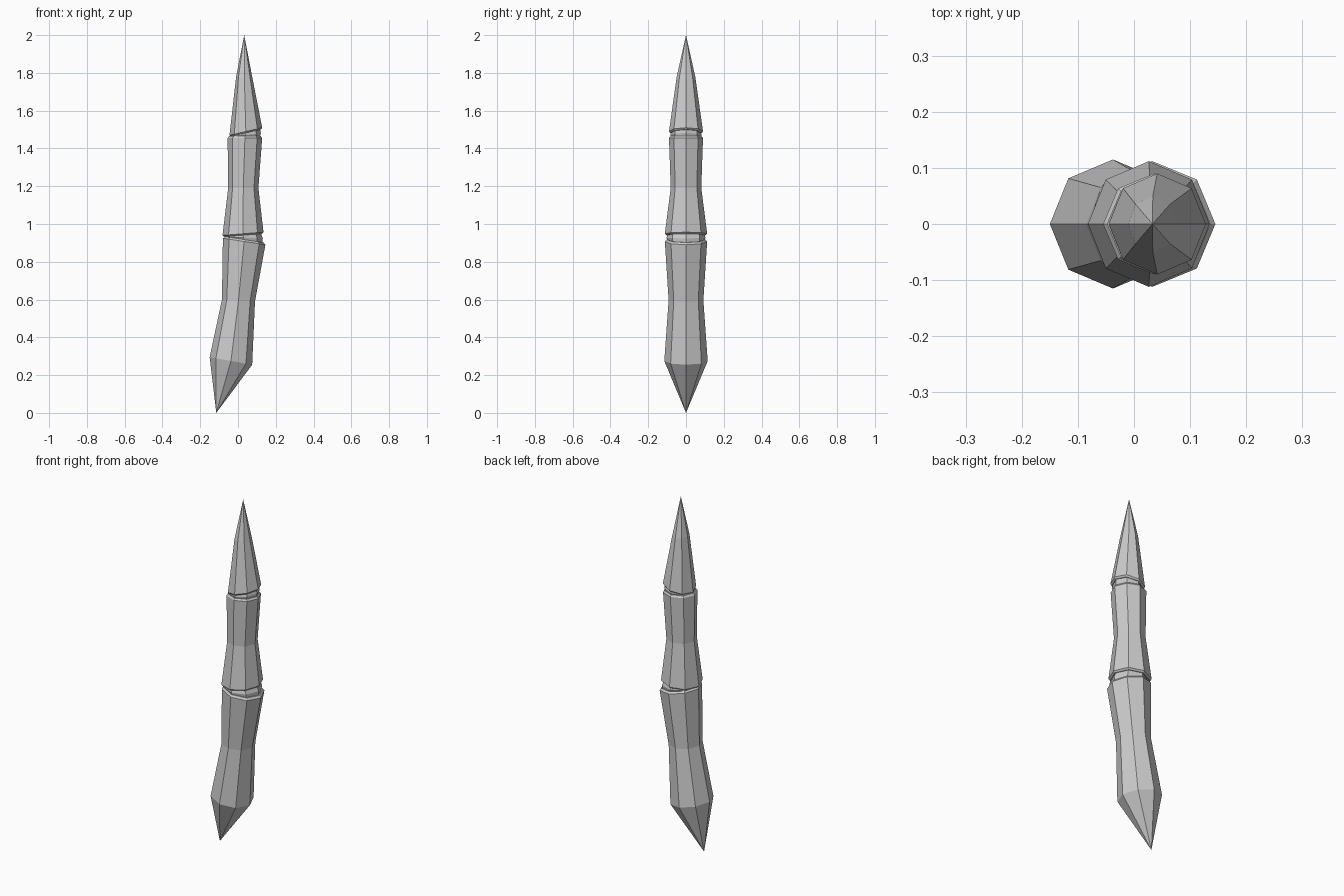
import bpy, bmesh, math

cube = bpy.data.objects.get("Cube")
if cube:
    bpy.data.objects.remove(cube, do_unlink=True)

SIDES = 8
grey = bpy.data.materials.new("stone_grey")
grey.use_nodes = True
colour = (0.6, 0.6, 0.6, 1)
grey.diffuse_color = colour
grey.node_tree.nodes["Principled BSDF"].inputs["Base Color"].default_value = colour


def build(name, rings, tip_start=None, tip_end=None):
    """Loft tilted octagons (left x, left z, right x, right z, depth radius)."""
    bm = bmesh.new()
    loops = []
    for xl, zl, xr, zr, ry in rings:
        loop = []
        for i in range(SIDES):
            a = 2 * math.pi * i / SIDES
            t = (1 + math.cos(a)) / 2
            loop.append(bm.verts.new((xl + (xr - xl) * t, ry * math.sin(a), zl + (zr - zl) * t)))
        loops.append(loop)
    for a, b in zip(loops, loops[1:]):
        for i in range(SIDES):
            j = (i + 1) % SIDES
            bm.faces.new((a[i], a[j], b[j], b[i]))
    # Close each end with a point or a flat cap
    for loop, tip in ((loops[0], tip_start), (loops[-1], tip_end)):
        if tip:
            v = bm.verts.new(tip)
            for i in range(SIDES):
                bm.faces.new((loop[i], loop[(i + 1) % SIDES], v))
        else:
            bm.faces.new(loop)
    bmesh.ops.recalc_face_normals(bm, faces=bm.faces)
    mesh = bpy.data.meshes.new(name)
    bm.to_mesh(mesh)
    bm.free()
    mesh.materials.append(grey)
    obj = bpy.data.objects.new(name, mesh)
    bpy.context.collection.objects.link(obj)
    return obj


def scaled(ring, s):
    """Shrink a ring about its own centre."""
    xl, zl, xr, zr, ry = ring
    cx, cz = (xl + xr) / 2, (zl + zr) / 2
    return (cx + (xl - cx) * s, cz + (zl - cz) * s, cx + (xr - cx) * s, cz + (zr - cz) * s, ry * s)


def neck(name, low, high):
    """Slightly bulged collar filling the groove between two segments."""
    mid = tuple((a + b) / 2 for a, b in zip(low, high))
    build(name, [scaled(low, 0.86), scaled(mid, 0.92), scaled(high, 0.86)])


# Segment end rings
lower_top = (-0.08, 0.925, 0.145, 0.89, 0.112)
middle_base = (-0.082, 0.94, 0.135, 0.957, 0.112)
middle_top = (-0.055, 1.455, 0.128, 1.455, 0.09)
upper_base = (-0.045, 1.47, 0.128, 1.51, 0.09)


def rim(ring, dz):
    """Narrow bevel at the end of a segment."""
    xl, zl, xr, zr, ry = scaled(ring, 0.92)
    return (xl, zl + dz, xr, zr + dz, ry)


# Pointed lower segment
build("lower_segment",
      [(-0.15, 0.295, 0.075, 0.255, 0.115), (-0.085, 0.6, 0.09, 0.59, 0.092),
       lower_top, rim(lower_top, 0.01)],
      tip_start=(-0.115, 0, 0))
# Waisted middle segment
build("middle_segment",
      [rim(middle_base, -0.008), middle_base, (-0.052, 1.19, 0.108, 1.19, 0.081),
       middle_top, rim(middle_top, 0.01)])
# Pointed upper segment
build("upper_segment",
      [rim(upper_base, -0.008), upper_base, (-0.01, 1.78, 0.077, 1.77, 0.05)],
      tip_end=(0.033, 0, 2))
# Collars in the grooves
neck("lower_collar", lower_top, middle_base)
neck("upper_collar", middle_top, upper_base)
